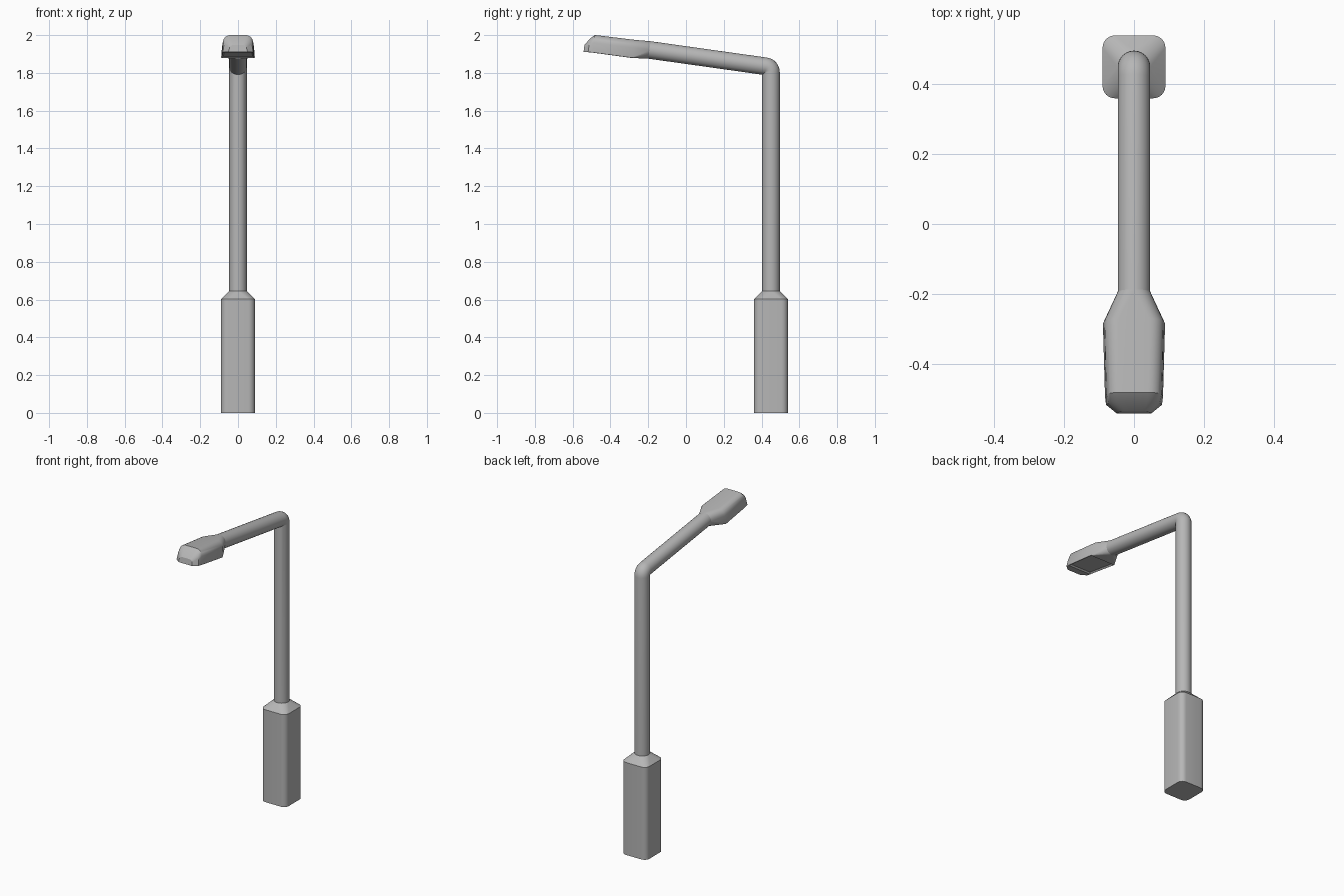
import bpy, bmesh, math
from mathutils import Vector

if "Cube" in bpy.data.objects:
    bpy.data.objects.remove(bpy.data.objects["Cube"])

R = 0.0465                     # tube radius
TILT = math.radians(8)         # arm rise
POLE_Y, ARM_Z = 0.45, 1.831    # where pole and arm axes meet

grey = bpy.data.materials.new("painted_metal")
grey.diffuse_color = (0.47, 0.47, 0.47, 1)
grey.use_nodes = True
grey.node_tree.nodes["Principled BSDF"].inputs["Base Color"].default_value = grey.diffuse_color


def section(wb, wt, lo, hi, rb, rt, n=7):
    """Rounded cross-section: bottom/top half widths, heights, corner radii."""
    pts = []
    corners = [(wt - rt, hi - rt, rt, 0), (-wt + rt, hi - rt, rt, 90),
               (-wb + rb, lo + rb, rb, 180), (wb - rb, lo + rb, rb, 270)]
    for cx, cy, r, start in corners:
        for i in range(n):
            a = math.radians(start + 90 * i / (n - 1))
            pts.append((cx + r * math.cos(a), cy + r * math.sin(a)))
    return pts


def loft(name, rings, recess=False):
    """Skin a list of rings with quads, cap both ends."""
    bm = bmesh.new()
    loops = [[bm.verts.new(p) for p in ring] for ring in rings]
    n = len(loops[0])
    for a, b in zip(loops, loops[1:]):
        for i in range(n):
            j = (i + 1) % n
            bm.faces.new((a[i], a[j], b[j], b[i]))
    bm.faces.new(loops[0])
    bm.faces.new(loops[-1])
    bmesh.ops.remove_doubles(bm, verts=bm.verts, dist=0.0002)
    bmesh.ops.recalc_face_normals(bm, faces=bm.faces)
    if recess:
        # lamp glass set into the underside
        bm.normal_update()
        under = max((f for f in bm.faces if f.normal.z < -0.9),
                    key=lambda f: f.calc_area())
        bmesh.ops.inset_region(bm, faces=[under], thickness=0.012)
        bmesh.ops.translate(bm, verts=under.verts, vec=-under.normal * 0.008)
    mesh = bpy.data.meshes.new(name)
    bm.to_mesh(mesh)
    bm.free()
    mesh.materials.append(grey)
    obj = bpy.data.objects.new(name, mesh)
    bpy.context.collection.objects.link(obj)
    bpy.ops.object.select_all(action='DESELECT')
    bpy.context.view_layer.objects.active = obj
    obj.select_set(True)
    bpy.ops.object.shade_smooth_by_angle(angle=math.radians(30))
    return obj


def flat_ring(z, w, r):
    return [(x, POLE_Y + y, z) for x, y in section(w, w, -w, w, r, r)]


def tilted_ring(y, z, angle, pts):
    """Place a section across a path heading up (0) and bending towards -y."""
    up = Vector((0, math.cos(angle), math.sin(angle)))
    return [Vector((u, y, z)) + up * v for u, v in pts]


# Base cabinet with sloped collar
loft("base", [flat_ring(0, 0.09, 0.035), flat_ring(0.602, 0.09, 0.035),
              flat_ring(0.646, R, R)])

# Pole, tight elbow and arm in one tube
circle = section(R, R, -R, R, R, R)
bend, turn = 0.032, math.pi / 2 - TILT
back = bend * math.tan(turn / 2)
tube = [tilted_ring(POLE_Y, 0.643, 0, circle)]
for i in range(9):
    a = turn * i / 8
    tube.append(tilted_ring(POLE_Y - bend + bend * math.cos(a),
                            ARM_Z - back + bend * math.sin(a), a, circle))


def arm_ring(s, pts):
    return tilted_ring(POLE_Y - s * math.cos(TILT),
                       ARM_Z + s * math.sin(TILT), turn, pts)


tube.append(arm_ring(0.66, circle))
loft("pole_and_arm", tube)

# Lamp head: flares from the round arm, then a bevelled nose
head = [
    (0.650, (R, R, -R, R, R, R)),
    (0.735, (0.089, 0.085, -0.055, 0.042, 0.003, 0.042)),
    (0.947, (0.083, 0.080, -0.056, 0.038, 0.003, 0.040)),
    (0.970, (0.080, 0.074, -0.057, 0.016, 0.003, 0.035)),
    (0.994, (0.050, 0.046, -0.059, -0.022, 0.003, 0.020)),
]
loft("lamp_head", [arm_ring(s, section(*p)) for s, p in head], recess=True)
